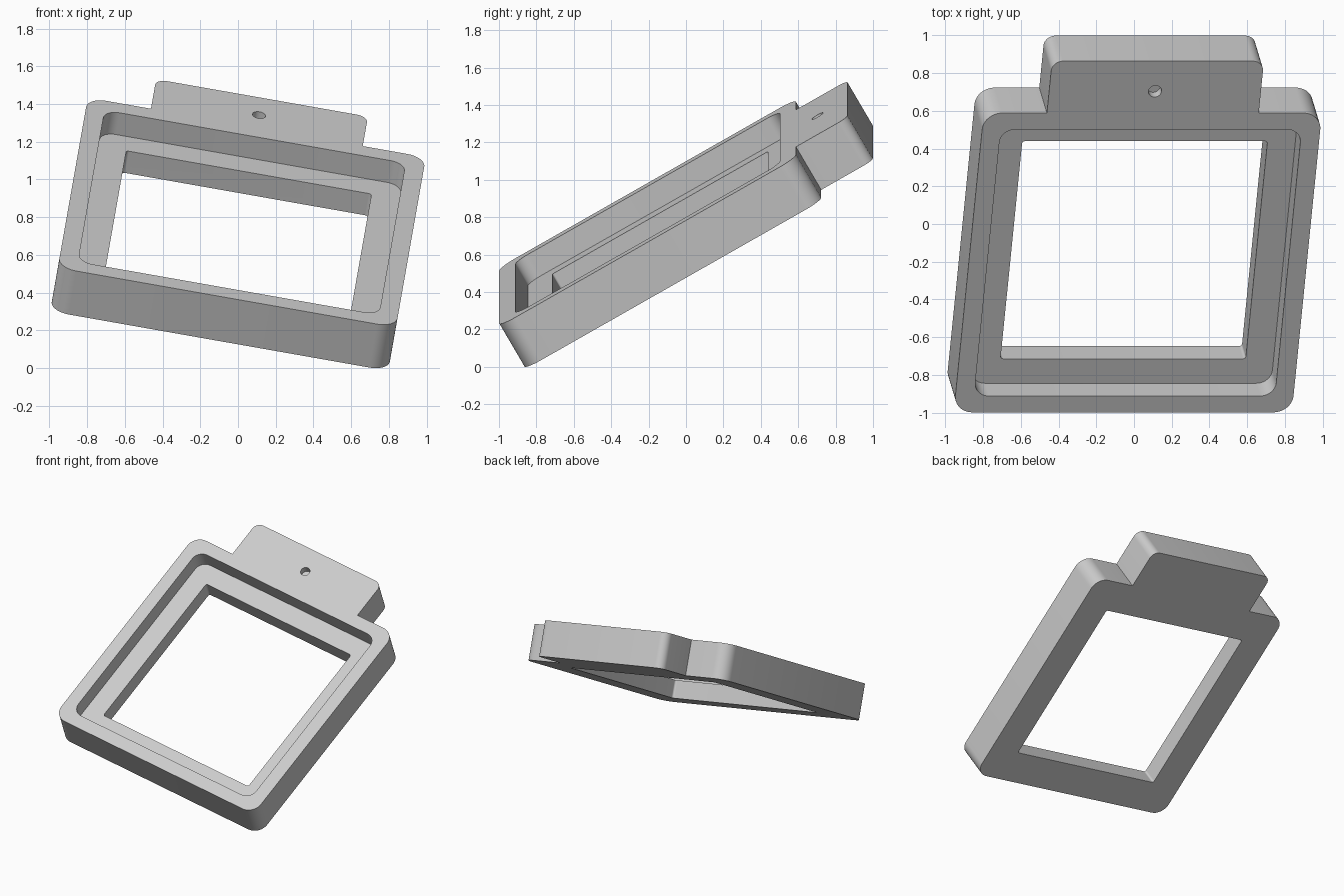
import bpy, bmesh, math
from mathutils import Matrix, Vector

cube = bpy.data.objects.get("Cube")
if cube:
    bpy.data.objects.remove(cube, do_unlink=True)

grey = bpy.data.materials.new("plain grey")
grey.use_nodes = True
colour = (0.6, 0.6, 0.6, 1)
grey.diffuse_color = colour
grey.node_tree.nodes["Principled BSDF"].inputs["Base Color"].default_value = colour

WIDTH, HEIGHT, THICK = 1.82, 1.832, 0.27


def rounded(corners, steps=10):
    """Round every (x, y, radius) corner of a closed outline with an arc."""
    points = []
    for i, (x, y, r) in enumerate(corners):
        p = Vector((x, y))
        if r == 0:
            points.append(p)
            continue
        before = (Vector(corners[i - 1][:2]) - p).normalized()
        after = (Vector(corners[(i + 1) % len(corners)][:2]) - p).normalized()
        centre = p + (before + after) * r
        for k in range(steps + 1):
            t = k / steps * math.pi / 2
            points.append(centre - after * r * math.cos(t) - before * r * math.sin(t))
    return points


def rectangle(w, h, r):
    x, y = w / 2, h / 2
    return rounded([(-x, -y, r), (x, -y, r), (x, y, r), (-x, y, r)])


def prism(name, outline, low, high):
    """Extrude a flat outline between two heights."""
    bm = bmesh.new()
    face = bm.faces.new([bm.verts.new((p.x, p.y, low)) for p in outline])
    top = bmesh.ops.extrude_face_region(bm, geom=[face])["geom"]
    bmesh.ops.translate(bm, vec=(0, 0, high - low),
                        verts=[g for g in top if isinstance(g, bmesh.types.BMVert)])
    bmesh.ops.recalc_face_normals(bm, faces=bm.faces)
    mesh = bpy.data.meshes.new(name)
    bm.to_mesh(mesh)
    bm.free()
    mesh.materials.append(grey)
    obj = bpy.data.objects.new(name, mesh)
    bpy.context.collection.objects.link(obj)
    return obj


# Frame body with the hanging tab on its upper edge
x, y, tab, tab_top = WIDTH / 2, HEIGHT / 2, 0.57, HEIGHT / 2 + 0.318
half = [(x, -y, 0.1), (x, y, 0.1), (tab, y, 0), (tab, tab_top, 0.06)]
mirrored = [(-px, py, r) for px, py, r in reversed(half)]
frame = prism("frame_with_tab", rounded(half + mirrored), 0, THICK)

# Recess, window and blind hole
hole = [Vector((0.035 * math.cos(a), y + 0.133 + 0.035 * math.sin(a)))
        for a in (math.tau * k / 32 for k in range(32))]
cutters = [
    prism("recess_cutter", rectangle(WIDTH - 0.2, HEIGHT - 0.2, 0.08), THICK / 2, THICK + 0.1),
    prism("window_cutter", rectangle(WIDTH - 0.5, HEIGHT - 0.5, 0.015), -0.1, THICK + 0.1),
    prism("hole_cutter", hole, THICK - 0.05, THICK + 0.1),
]
bpy.ops.object.select_all(action="DESELECT")
frame.select_set(True)
bpy.context.view_layer.objects.active = frame
for cutter in cutters:
    cutter.hide_render = True
    mod = frame.modifiers.new(cutter.name, "BOOLEAN")
    mod.operation, mod.solver, mod.object = "DIFFERENCE", "EXACT", cutter
    bpy.ops.object.modifier_apply(modifier=mod.name)
    bpy.data.objects.remove(cutter, do_unlink=True)

# Tilt the frame back and sideways, then rest it on the ground, centred
tilt = Matrix.Rotation(math.radians(10), 4, "Y") @ Matrix.Rotation(math.radians(30), 4, "X")
frame.data.transform(tilt)
axes = list(zip(*(v.co for v in frame.data.vertices)))
middle = [(min(a) + max(a)) / 2 for a in axes]
frame.data.transform(Matrix.Translation((-middle[0], -middle[1], -min(axes[2]))))

bpy.ops.object.shade_smooth_by_angle(angle=math.radians(30))
